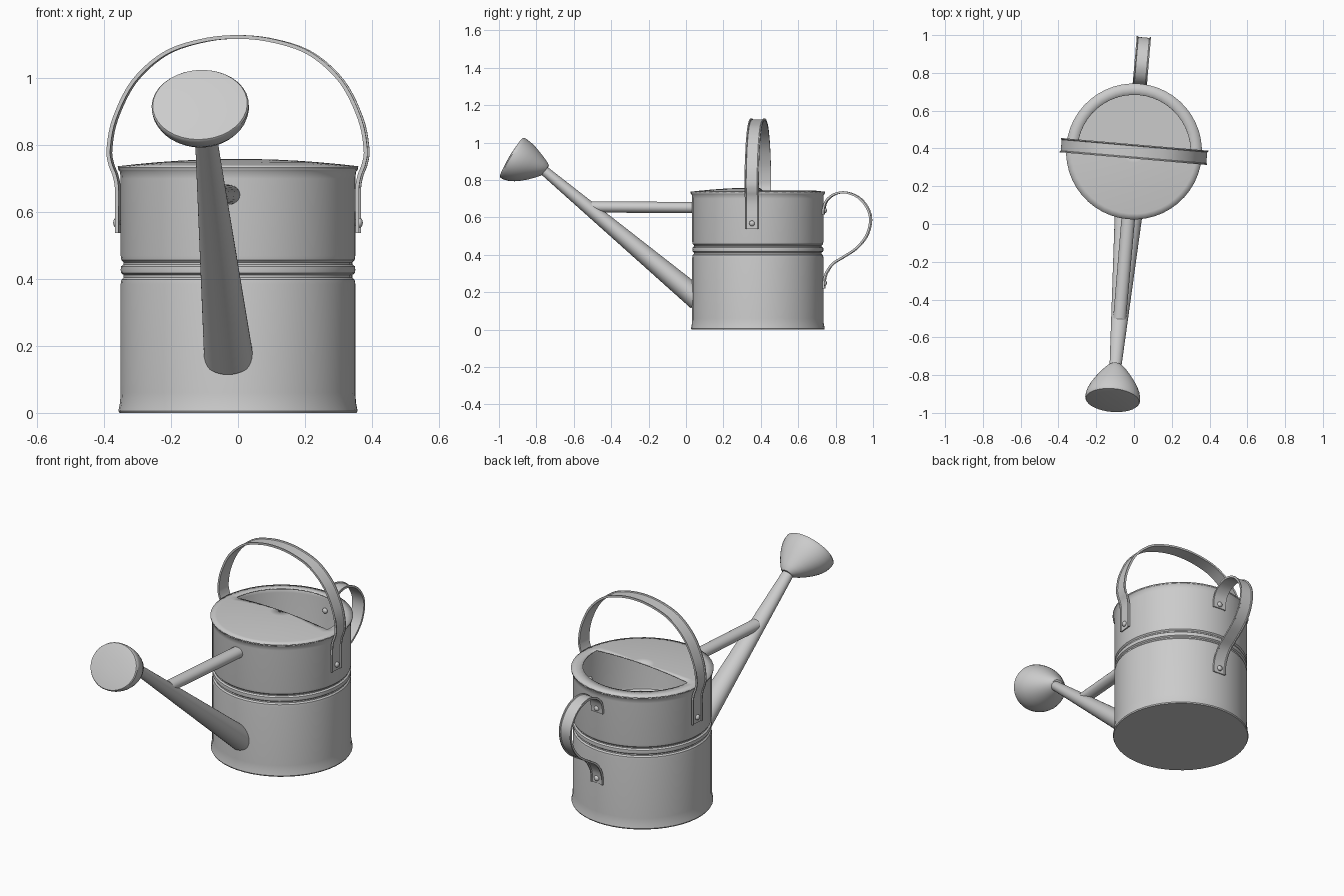
import bpy, bmesh, math
from mathutils import Vector, Matrix

if "Cube" in bpy.data.objects:
    bpy.data.objects.remove(bpy.data.objects["Cube"])

# everything is built around the can axis, then turned slightly and moved into place
PLACE = Matrix.Translation((0, 0.384, 0)) @ Matrix.Rotation(-0.086, 4, 'Z')


def finish(name, bm, angle=35):
    bmesh.ops.recalc_face_normals(bm, faces=bm.faces)
    bm.transform(PLACE)
    me = bpy.data.meshes.new(name)
    bm.to_mesh(me)
    bm.free()
    me.shade_smooth()
    me.set_sharp_from_angle(angle=math.radians(angle))
    ob = bpy.data.objects.new(name, me)
    bpy.context.collection.objects.link(ob)
    return ob


def loft(name, rings, angle=35):
    """Skin a list of closed rings and cap both ends."""
    bm = bmesh.new()
    vs = [[bm.verts.new(p) for p in r] for r in rings]
    n = len(vs[0])
    for a, b in zip(vs, vs[1:]):
        for i in range(n):
            j = (i + 1) % n
            bm.faces.new((a[i], a[j], b[j], b[i]))
    bm.faces.new(vs[0])
    bm.faces.new(vs[-1])
    return finish(name, bm, angle)


def ellipse(c, u, v, ru, rv, n):
    return [Vector(c) + u * ru * math.cos(2 * math.pi * i / n)
            + v * rv * math.sin(2 * math.pi * i / n) for i in range(n)]


def smooth_path(pts, steps=5):
    """Catmull-Rom curve through the points."""
    p = [Vector(q) for q in pts]
    p = [2 * p[0] - p[1]] + p + [2 * p[-1] - p[-2]]
    out = []
    for a, b, c, d in zip(p, p[1:], p[2:], p[3:]):
        for k in range(steps):
            t = k / steps
            out.append(0.5 * (2 * b + (c - a) * t + (2 * a - 5 * b + 4 * c - d) * t * t
                              + (3 * b - a - 3 * c + d) * t ** 3))
    return out + [p[-2]]


# strap cross-section with raised edges: (across, outward)
STRAP = [(-.038, -.004), (-.038, .007), (-.032, .007), (-.029, .002),
         (.029, .002), (.032, .007), (.038, .007), (.038, -.004)]


def strap(name, pts, across):
    path = smooth_path(pts)
    rings = []
    for i, p in enumerate(path):
        t = (path[min(i + 1, len(path) - 1)] - path[max(i - 1, 0)]).normalized()
        out = t.cross(across)
        rings.append([p + across * w + out * h for w, h in STRAP])
    return loft(name, rings, 40)


def rivet(name, loc, direction):
    bm = bmesh.new()
    rot = Vector(direction).to_track_quat('Z', 'Y').to_matrix().to_4x4()
    bmesh.ops.create_uvsphere(bm, u_segments=12, v_segments=8, radius=.015,
                              matrix=Matrix.Translation(loc) @ rot @ Matrix.Diagonal((1, 1, .7, 1)))
    finish(name, bm, 60)


X, Y, Z = Vector((1, 0, 0)), Vector((0, 1, 0)), Vector((0, 0, 1))

# can body: thin wall with pressed bead around the middle
wall = [(.355, 0), (.358, .006), (.353, .03), (.351, .06), (.351, .385), (.349, .398), (.342, .405),
        (.342, .412), (.350, .418), (.351, .428), (.350, .438), (.342, .444),
        (.342, .450), (.349, .457), (.351, .47), (.351, .70), (.353, .72), (.359, .728), (.359, .737)]
profile = wall + [(r - .006, max(z, .006)) for r, z in reversed(wall[1:])]
loft("can_body", [ellipse((0, 0, z), X, Y, r, r, 48) for r, z in profile])

# domed lid with half-round filling opening at the back
bm = bmesh.new()
N, radii = 48, [.06, .12, .18, .24, .30, .33, .36]
dome = lambda r: .737 + .022 * (1 - (r / .36) ** 2)
rings = [[bm.verts.new(p) for p in ellipse((0, 0, dome(r)), X, Y, r, r, N)] for r in radii]
mid = bm.verts.new((0, 0, dome(0)))
for i in range(N):
    j = (i + 1) % N
    front = i >= N // 2
    if front:
        bm.faces.new((mid, rings[0][i], rings[0][j]))
    for k in range(len(radii) - 1):
        if front or radii[k] > .29:
            bm.faces.new((rings[k][i], rings[k + 1][i], rings[k + 1][j], rings[k][j]))
bmesh.ops.delete(bm, geom=[v for v in bm.verts if not v.link_faces], context='VERTS')
lid = finish("lid", bm)
mod = lid.modifiers.new("thickness", 'SOLIDIFY')
mod.thickness = .005

# tapered spout and its brace
a, b = Vector((0, -.32, .162)), Vector((0, -1.15, .853))
up = X.cross((b - a).normalized())
loft("spout", [ellipse(a, X, up, .074, .062, 32), ellipse(b, X, up, .031, .026, 32)])
loft("spout_brace", [ellipse((0, -.34, .652), X, Z, .036, .030, 24),
                     ellipse((0, -.89, .656), X, Z, .034, .030, 24)])

# sprinkler rose: bell bending from the spout to a tilted face
back, side = Vector((0, .86, -.51)), Vector((0, .51, .86))
face = Vector((0, -1.322, .921))
bell = [(-.007, .03), (-.005, .08), (-.001, .114), (0, .121), (.006, .1245), (.025, .124), (.05, .119),
        (.08, .108), (.11, .092), (.14, .073), (.165, .055), (.185, .038), (.195, .026)]
loft("sprinkler_rose", [ellipse(face + back * t + side * t * abs(t), X, side, r * 1.17, r, 36)
                        for t, r in bell])

# carrying handle over the top, mirrored half path
half = [(.359, .537), (.359, .60), (.359, .67), (.366, .71), (.379, .745), (.384, .79), (.366, .88),
        (.31, .99), (.218, 1.072), (.11, 1.11)]
arch = [(x, 0, z) for x, z in half] + [(0, 0, 1.122)] + [(-x, 0, z) for x, z in reversed(half)]
strap("carry_handle", arch, -Y)

# rear handle
rear = [(.354, .615), (.357, .65), (.372, .69), (.412, .722), (.47, .732), (.54, .705), (.588, .648),
        (.604, .584), (.584, .505), (.532, .439), (.462, .391), (.402, .353), (.366, .300),
        (.355, .255), (.354, .22)]
strap("rear_handle", [(0, y, z) for y, z in rear], -X)

# rivets, outside and inside the wall
for r, place in ((.364, "outer"), (.344, "inner")):
    for s, tag in ((1, "right"), (-1, "left")):
        rivet(f"{place}_rivet_{tag}", (s * r, 0, .568), (s, 0, 0))
    for z, tag in ((.637, "upper"), (.248, "lower")):
        rivet(f"{place}_rivet_rear_{tag}", (0, r - .004, z), (0, 1, 0))
